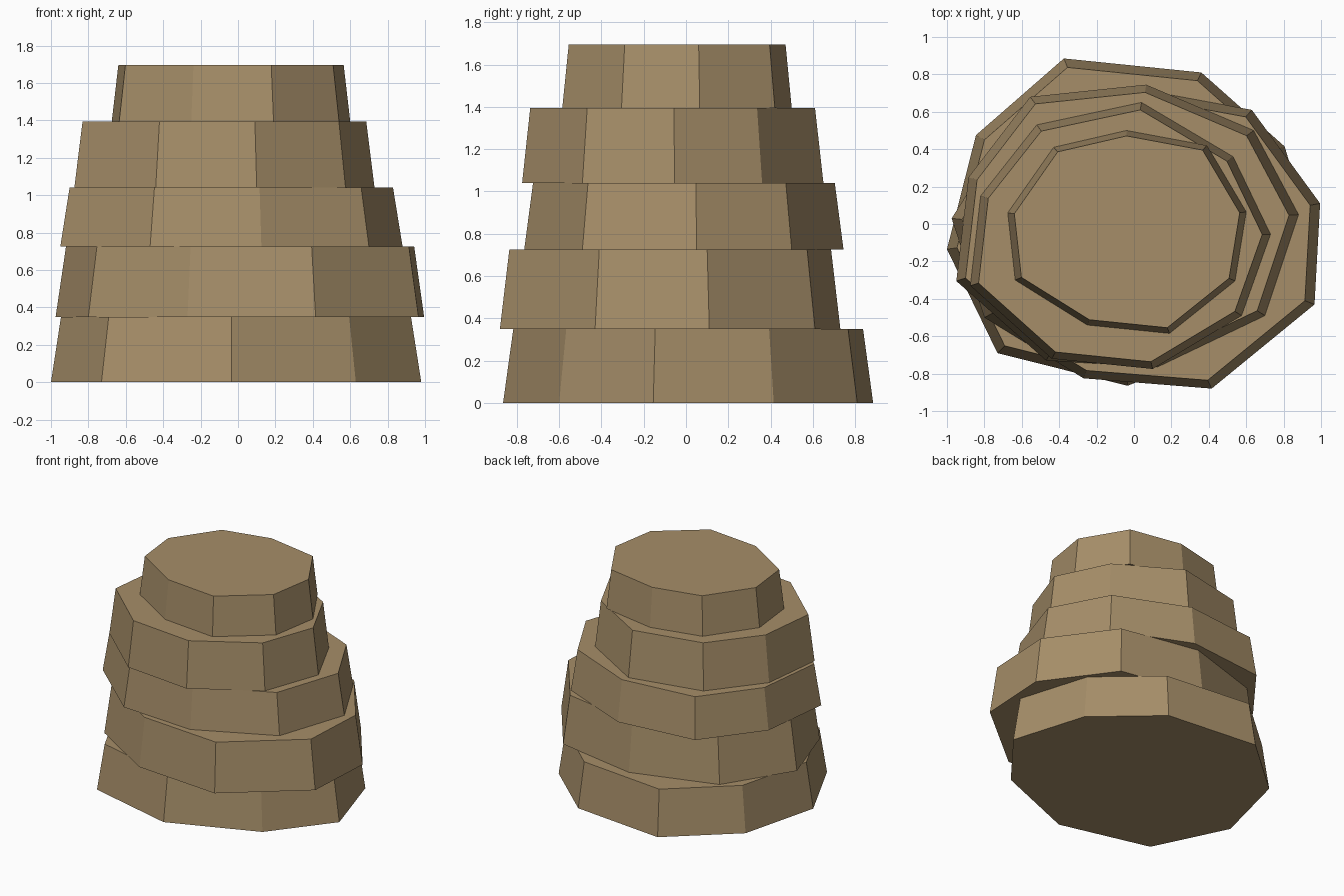
import bpy
import bmesh
from mathutils import Vector

cube = bpy.data.objects.get("Cube")
if cube:
    bpy.data.objects.remove(cube, do_unlink=True)

# Sandstone colour shared by every slab
stone = bpy.data.materials.new("tan_stone")
stone.use_nodes = True
stone.diffuse_color = (0.38, 0.27, 0.14, 1)
bsdf = next(n for n in stone.node_tree.nodes if n.type == "BSDF_PRINCIPLED")
bsdf.inputs["Base Color"].default_value = stone.diffuse_color
bsdf.inputs["Roughness"].default_value = 0.9

TAPER = 0.945  # each slab narrows towards its top


def slab(name, bottom, top, outline):
    """Flat-sided rock slab raised from an irregular nine-sided footprint."""
    points = [Vector(p) for p in outline]
    centre = sum(points, Vector((0, 0))) / len(points)
    bm = bmesh.new()
    lower = [bm.verts.new((p.x, p.y, bottom)) for p in points]
    upper = [bm.verts.new((*centre.lerp(p, TAPER), top)) for p in points]
    bm.faces.new(lower)
    bm.faces.new(upper)
    for i in range(len(points)):
        j = (i + 1) % len(points)
        bm.faces.new((lower[i], lower[j], upper[j], upper[i]))
    bmesh.ops.recalc_face_normals(bm, faces=bm.faces)
    mesh = bpy.data.meshes.new(name)
    bm.to_mesh(mesh)
    bm.free()
    mesh.materials.append(stone)
    obj = bpy.data.objects.new(name, mesh)
    bpy.context.collection.objects.link(obj)
    return obj


# Stacked slabs from the ground up, each footprint clockwise from the back
slab("base_slab", 0, 0.35, [
    (-.375, .885), (.36, .81), (.805, .415), (.98, -.155), (.63, -.60),
    (-.035, -.865), (-.73, -.69), (-1, -.135), (-.845, .475)])
slab("second_slab", 0.35, 0.725, [
    (-.02, .73), (.63, .61), (.995, .11), (.965, -.43), (.415, -.88),
    (-.27, -.825), (-.80, -.50), (-.975, .03), (-.66, .53)])
slab("middle_slab", 0.725, 1.04, [
    (.065, .745), (.64, .50), (.88, .05), (.70, -.49), (.125, -.765),
    (-.47, -.73), (-.95, -.305), (-.885, .25), (-.555, .68)])
slab("fourth_slab", 1.04, 1.395, [
    (.04, .65), (.53, .36), (.73, -.055), (.575, -.49), (.10, -.775),
    (-.44, -.72), (-.875, -.33), (-.82, .15), (-.52, .53)])
slab("top_slab", 1.395, 1.695, [
    (-.04, .50), (.39, .42), (.60, .065), (.54, -.305), (.19, -.585),
    (-.25, -.54), (-.635, -.30), (-.675, .06), (-.43, .41)])
